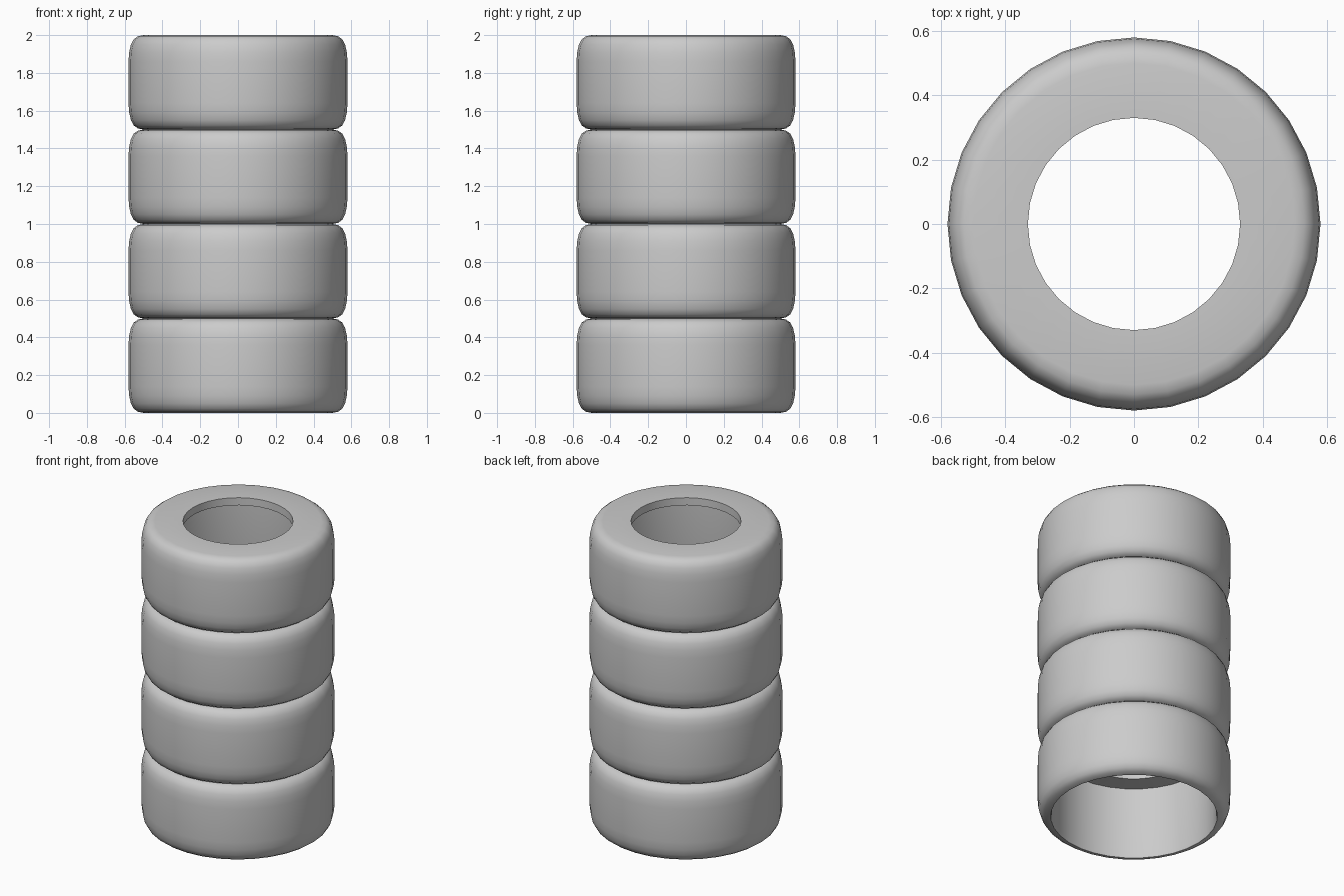
import bpy, bmesh
from math import sin, cos, pi

if "Cube" in bpy.data.objects:
    bpy.data.objects.remove(bpy.data.objects["Cube"])

SIDES = 32
TYRE_H = 0.5

# Cross-section (radius, height): tread, rounded shoulders, top lip, open underside
outer = [(0.50, 0.0), (0.53, 0.006), (0.552, 0.022), (0.567, 0.05), (0.576, 0.09), (0.58, 0.14)]
upper = [(r, TYRE_H - z) for r, z in reversed(outer)]
inner = [(0.33, 0.50), (0.33, 0.45), (0.495, 0.475), (0.495, 0.025)]
profile = outer + upper + inner


def make_tyre(name, z0):
    bm = bmesh.new()
    rings = []
    for r, z in profile:
        rings.append([bm.verts.new((r * sin(2 * pi * i / SIDES), r * cos(2 * pi * i / SIDES), z + z0))
                      for i in range(SIDES)])
    # Sweep the closed section round the axis
    for k, a in enumerate(rings):
        b = rings[(k + 1) % len(rings)]
        for i in range(SIDES):
            j = (i + 1) % SIDES
            bm.faces.new((a[i], a[j], b[j], b[i]))
    bmesh.ops.recalc_face_normals(bm, faces=bm.faces)
    mesh = bpy.data.meshes.new(name)
    bm.to_mesh(mesh)
    bm.free()
    ob = bpy.data.objects.new(name, mesh)
    bpy.context.collection.objects.link(ob)
    bpy.ops.object.select_all(action='DESELECT')
    ob.select_set(True)
    bpy.context.view_layer.objects.active = ob
    bpy.ops.object.shade_smooth_by_angle(angle=0.7)


# Stack of four tyres
for n in range(4):
    make_tyre(f"tyre_{n + 1}", n * TYRE_H)
